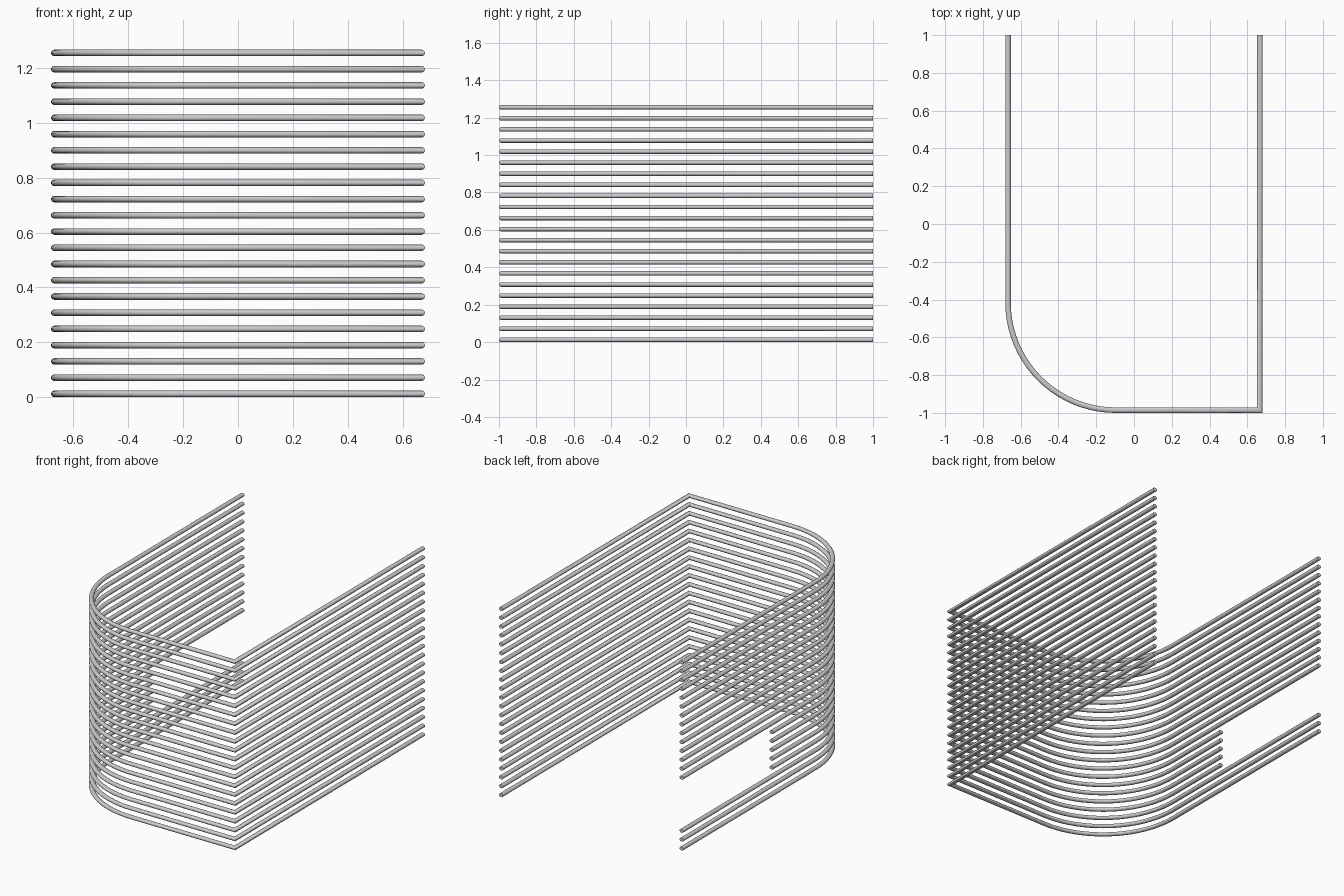
import bpy, bmesh, math
from mathutils import Vector

if "Cube" in bpy.data.objects:
    bpy.data.objects.remove(bpy.data.objects["Cube"])

N_BARS, PITCH = 22, 0.0592
HALF_W, HALF_H = 0.0145, 0.012          # bar cross-section half sizes
X, Y_FRONT, R = 0.667, -0.9855, 0.57    # centreline of the U and corner radius
SIDES, ARC = 12, 20


def bar_path(y_left):
    """Right arm, sharp front corner, rounded corner, left arm."""
    pts = [Vector((X, 1)), Vector((X, Y_FRONT))]
    for i in range(ARC + 1):
        a = math.radians(270 - 90 * i / ARC)
        pts.append(Vector((-X + R + R * math.cos(a), Y_FRONT + R + R * math.sin(a))))
    return pts + [Vector((-X, y_left))]


def bar_mesh(name, path):
    """Sweep an elliptical section along the flat path with mitred joints."""
    bm = bmesh.new()
    rings = []
    for i, p in enumerate(path):
        d0 = (p - path[max(i - 1, 0)]).normalized() if i else (path[1] - p).normalized()
        d1 = (path[i + 1] - p).normalized() if i < len(path) - 1 else d0
        n0, n1 = Vector((d0.y, -d0.x)), Vector((d1.y, -d1.x))
        m = (n0 + n1) / (1 + n0.dot(n1))
        ring = []
        for k in range(SIDES):
            a = 2 * math.pi * (k + 0.5) / SIDES
            c = math.cos(math.pi / SIDES)
            q = p + m * (HALF_W * math.cos(a) / c)
            ring.append(bm.verts.new((q.x, q.y, HALF_H * math.sin(a) / c)))
        rings.append(ring)
    for a, b in zip(rings, rings[1:]):
        for k in range(SIDES):
            j = (k + 1) % SIDES
            bm.faces.new((a[k], a[j], b[j], b[k]))
    bm.faces.new(rings[0])
    bm.faces.new(rings[-1])
    bmesh.ops.recalc_face_normals(bm, faces=bm.faces)
    me = bpy.data.meshes.new(name)
    bm.to_mesh(me)
    bm.free()
    return me


# Stack of bars; a few low ones stop short on the left to leave an opening
for i in range(N_BARS):
    short = 3 <= i <= 7
    name = ("short_bar_" if short else "bar_") + str(i + 1)
    ob = bpy.data.objects.new(name, bar_mesh(name, bar_path(0.05 if short else 1.0)))
    ob.location.z = HALF_H + i * PITCH
    bpy.context.collection.objects.link(ob)
    ob.select_set(True)
    bpy.context.view_layer.objects.active = ob

bpy.ops.object.shade_smooth_by_angle(angle=math.radians(42))
